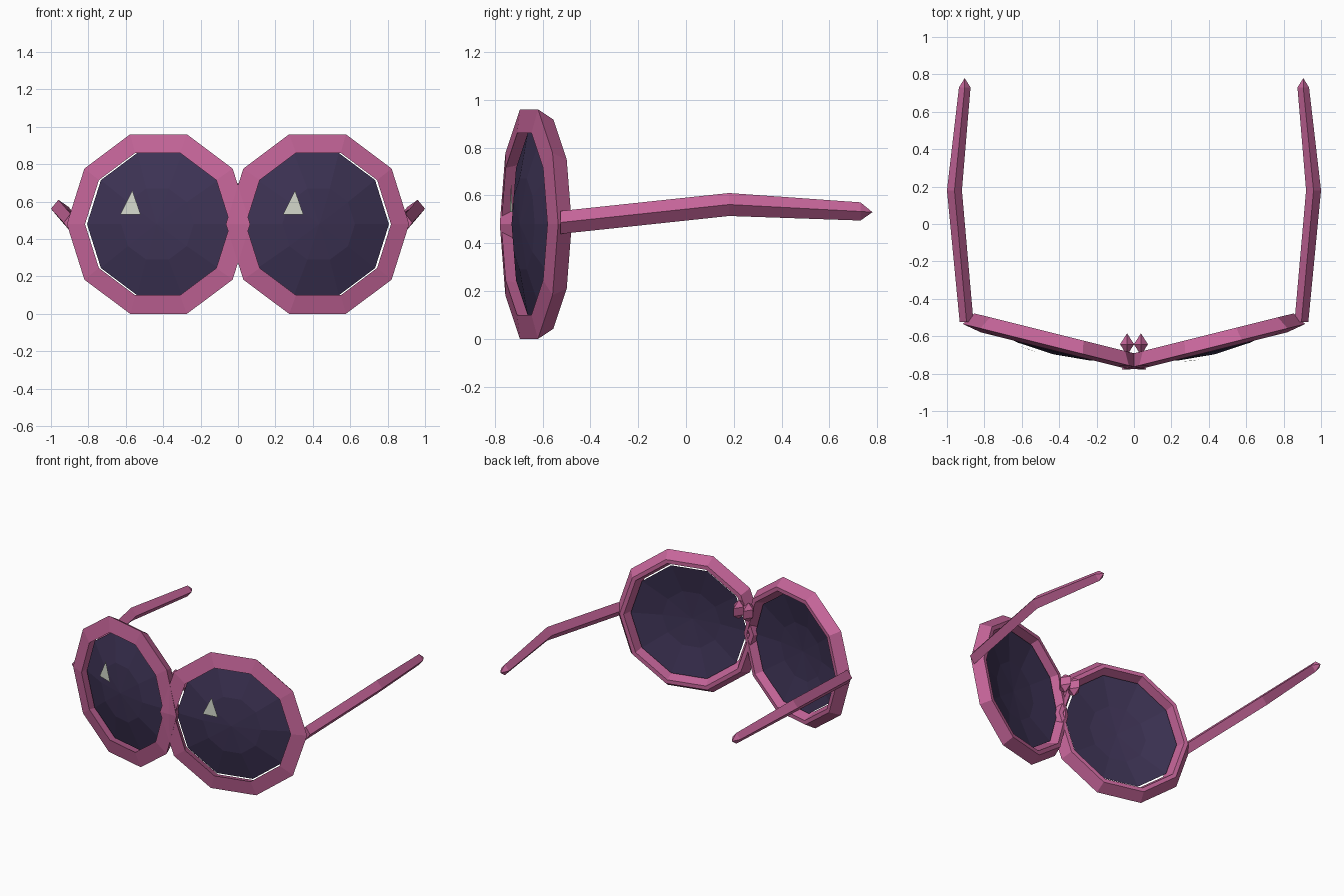
import bpy
import bmesh
from math import cos, sin, pi, radians
from mathutils import Vector, Matrix

if "Cube" in bpy.data.objects:
    bpy.data.objects.remove(bpy.data.objects["Cube"], do_unlink=True)


def material(name, rgb):
    m = bpy.data.materials.new(name)
    m.use_nodes = True
    m.diffuse_color = (*rgb, 1)
    bsdf = m.node_tree.nodes["Principled BSDF"]
    bsdf.inputs["Base Color"].default_value = (*rgb, 1)
    bsdf.inputs["Roughness"].default_value = 0.8
    return m


PINK = material("pink frame", (0.56, 0.13, 0.32))
DARK = material("dark violet lens", (0.047, 0.033, 0.09))
PALE = material("pale glint", (0.69, 0.72, 0.63))


def loft(name, rings, mat, side=1, loop_rings=False, loop_section=True):
    """Skin a row of equal point lists; side = -1 mirrors across x."""
    bm = bmesh.new()
    rows = [[bm.verts.new((p[0] * side, p[1], p[2])) for p in r] for r in rings]
    n, k = len(rows), len(rows[0])
    for i in range(n if loop_rings else n - 1):
        a, b = rows[i], rows[(i + 1) % n]
        for j in range(k if loop_section else k - 1):
            j2 = (j + 1) % k
            bm.faces.new((a[j], a[j2], b[j2], b[j]))
    bmesh.ops.remove_doubles(bm, verts=bm.verts, dist=0.0005)
    bmesh.ops.holes_fill(bm, edges=bm.edges, sides=4)
    bmesh.ops.recalc_face_normals(bm, faces=bm.faces)
    return finish(name, bm, mat)


def finish(name, bm, mat):
    me = bpy.data.meshes.new(name)
    bm.to_mesh(me)
    bm.free()
    me.materials.append(mat)
    ob = bpy.data.objects.new(name, me)
    bpy.context.collection.objects.link(ob)
    return ob


# Frame of one angled eyepiece: local y points backwards through the lens
EYE = Matrix.Translation((0.425, -0.657, 0.48)) @ Matrix.Rotation(radians(14), 4, "Z")


def spin(profile, sides=10):
    """Revolve (radius, depth) points about the eyepiece axis."""
    angles = [2 * pi * i / sides for i in range(sides)]
    return [[EYE @ Vector((r * cos(a), d, r * sin(a))) for r, d in profile]
            for a in angles]


def diamond(x, y, z, u, v, upright):
    """Four-point section, standing across y or lying across z."""
    pts = []
    for i in range(4):
        a, b = u * cos(i * pi / 2), v * sin(i * pi / 2)
        pts.append((x + a, y, z + b) if upright else (x + a, y + b, z))
    return pts


RIM = [(0.505, 0), (0.46, 0.07), (0.432, 0.07), (0.40, -0.02)]
LENS = [(0, -0.04), (0.2, -0.025), (0.40, 0.025), (0.2, -0.017), (0, -0.03)]
# Temple sections: x, y, z, half width, half height
ARM = [(0.895, -0.525, 0.487, 0.037, 0.048), (0.96, 0.18, 0.562, 0.04, 0.048),
       (0.905, 0.73, 0.533, 0.031, 0.038), (0.905, 0.78, 0.53, 0, 0)]
# Nose pad sections: z, half width, half depth
PAD = [(0.60, 0, 0), (0.64, 0.038, 0.058), (0.695, 0.038, 0.058), (0.735, 0, 0)]

for side, tag in ((1, "left"), (-1, "right")):
    loft(tag + "_rim", spin(RIM), PINK, side, loop_rings=True)
    loft(tag + "_lens", spin(LENS), DARK, side, loop_rings=True, loop_section=False)
    loft(tag + "_temple", [diamond(*s, True) for s in ARM], PINK, side)
    loft(tag + "_nose_pad",
         [diamond(0.037, -0.643, z, u, v, False) for z, u, v in PAD], PINK, side)

# Triangular glints floating just ahead of the lenses
GLINTS = {
    "left": [(0.24, -0.737, 0.53), (0.35, -0.725, 0.53), (0.305, -0.732, 0.66)],
    "right": [(-0.63, -0.645, 0.53), (-0.52, -0.685, 0.53), (-0.565, -0.67, 0.66)],
}
for tag, pts in GLINTS.items():
    bm = bmesh.new()
    bm.faces.new([bm.verts.new(p) for p in pts])
    finish(tag + "_glint", bm, PALE)
